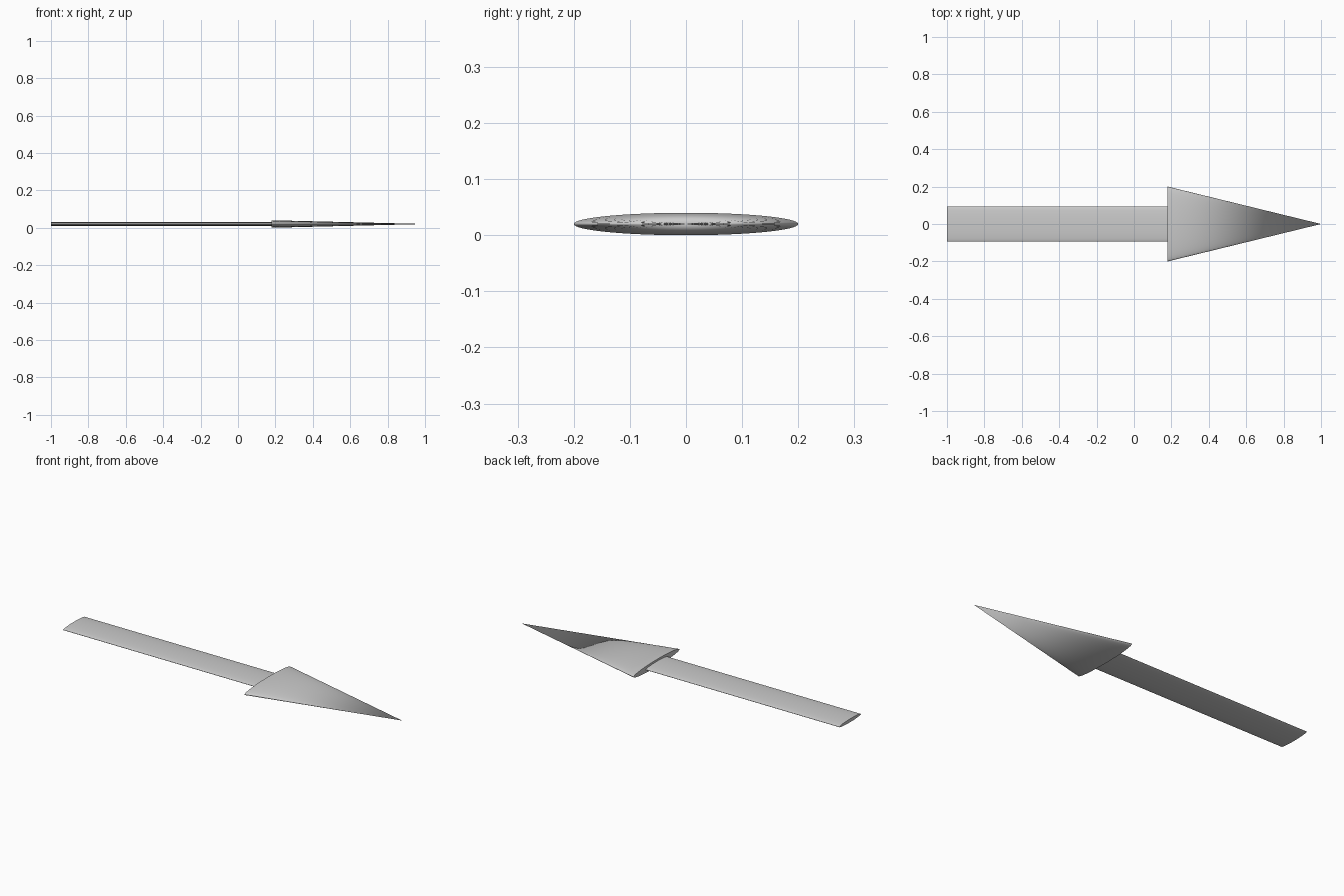
import bpy
from math import pi

if "Cube" in bpy.data.objects:
    bpy.data.objects.remove(bpy.data.objects["Cube"])

SIDES = 64
MID_Z = 0.02


def flat_cone(name, x0, x1, r0, r1, squash):
    """Round or tapered bar along x, flattened in z, smooth sides, crisp end caps."""
    bpy.ops.mesh.primitive_cone_add(vertices=SIDES, radius1=r0, radius2=r1,
                                    depth=x1 - x0, rotation=(0, pi / 2, 0))
    ob = bpy.context.object
    ob.name = name
    bpy.ops.object.transform_apply(location=False, rotation=True, scale=False)
    ob.scale = (1, 1, squash)
    ob.location = ((x0 + x1) / 2, 0, MID_Z)
    bpy.ops.object.transform_apply(location=True, rotation=False, scale=True)
    # caps stay flat, the curved wall is smooth
    for p in ob.data.polygons:
        p.use_smooth = len(p.vertices) <= 4
    return ob


# shaft: thin elliptical bar
flat_cone("arrow_shaft", -1.0, 0.18, 0.094, 0.094, 0.1)

# head: flattened cone ending in a point
flat_cone("arrow_head", 0.18, 1.0, 0.2, 0.0, 0.1)
